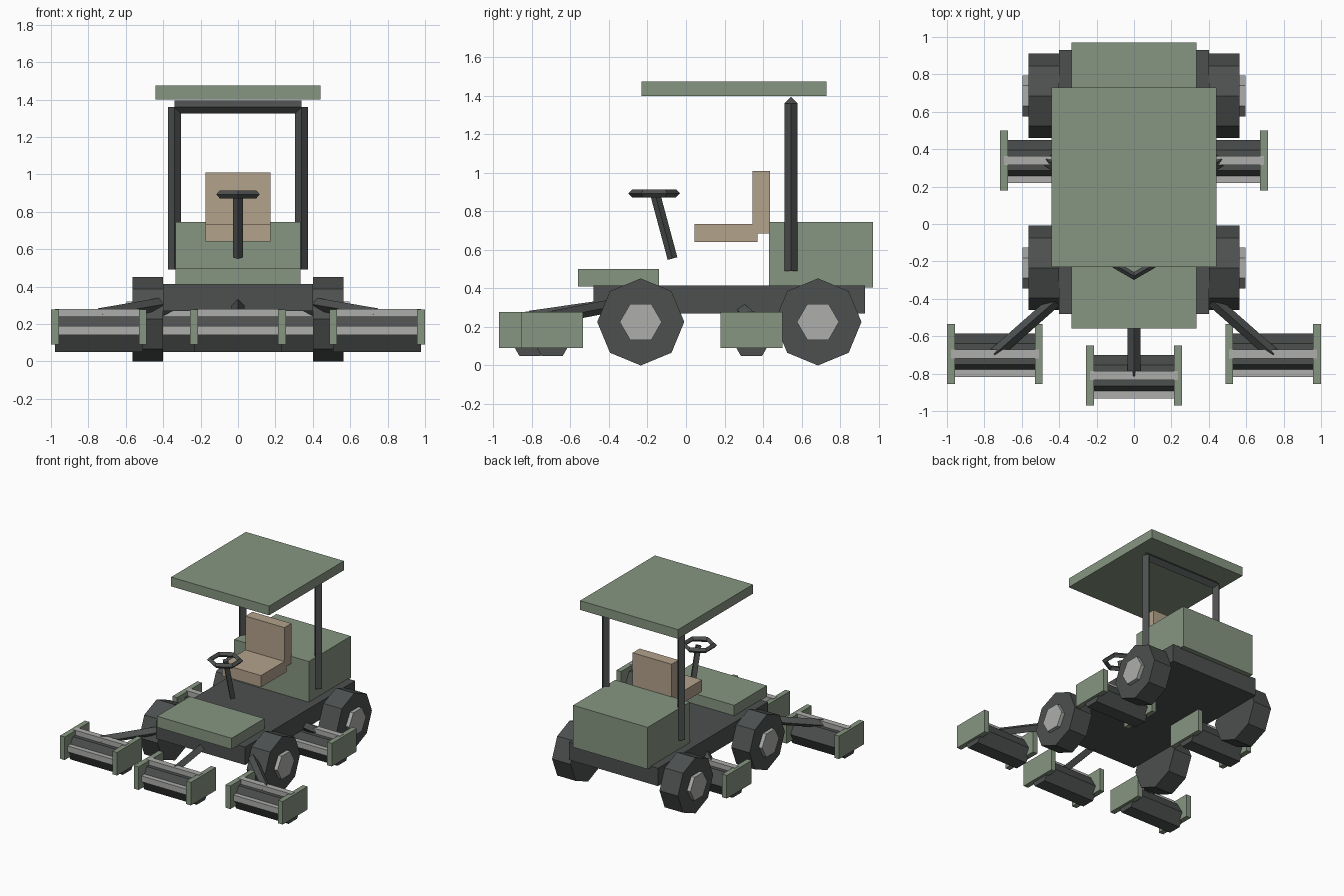
import bpy, bmesh, math
from mathutils import Vector

if "Cube" in bpy.data.objects:
    bpy.data.objects.remove(bpy.data.objects["Cube"])


def material(name, rgb):
    m = bpy.data.materials.new(name)
    m.diffuse_color = (*rgb, 1)
    m.use_nodes = True
    m.node_tree.nodes["Principled BSDF"].inputs["Base Color"].default_value = m.diffuse_color
    return m


GREEN = material("green_paint", (0.24, 0.30, 0.22))
DARK = material("dark_metal", (0.075, 0.08, 0.08))
LIGHT = material("light_metal", (0.42, 0.42, 0.41))
TAN = material("tan_vinyl", (0.45, 0.36, 0.26))


def finish(name, bm, mat):
    bmesh.ops.recalc_face_normals(bm, faces=bm.faces)
    me = bpy.data.meshes.new(name)
    bm.to_mesh(me)
    bm.free()
    me.materials.append(mat)
    ob = bpy.data.objects.new(name, me)
    bpy.context.collection.objects.link(ob)
    return ob


def box(name, x, y, z, mat):
    """Box from (min, max) ranges."""
    bm = bmesh.new()
    bmesh.ops.create_cube(bm, size=1)
    for v in bm.verts:
        v.co = [r[0] + (c + 0.5) * (r[1] - r[0]) for c, r in zip(v.co, (x, y, z))]
    return finish(name, bm, mat)


def prism(name, a, b, r, n, mat):
    """n-sided bar between two points, with a corner pointing sideways."""
    a, b = Vector(a), Vector(b)
    d = (b - a).normalized()
    ref = Vector((0, 1, 0)) if abs(d.z) > 0.9 else Vector((0, 0, 1))
    w = d.cross(ref).normalized()
    u = w.cross(d)
    bm = bmesh.new()
    rings = []
    for p in (a, b):
        rings.append([bm.verts.new(p + r * (math.cos(t) * w + math.sin(t) * u))
                      for t in (2 * math.pi * i / n for i in range(n))])
    bm.faces.new(rings[0])
    bm.faces.new(rings[1])
    for i in range(n):
        j = (i + 1) % n
        bm.faces.new((rings[0][i], rings[0][j], rings[1][j], rings[1][i]))
    return finish(name, bm, mat)


def cutting_unit(name, x, y):
    """Hexagonal drum with two light blades between green end plates."""
    h = 0.235
    span = (x - h, x + h)
    prism(name + "_drum", (x - h, y, 0.145), (x + h, y, 0.145), 0.11, 6, DARK)
    box(name + "_top_blade", span, (y - 0.024, y + 0.024), (0.23, 0.28), LIGHT)
    box(name + "_front_blade", span, (y - 0.122, y - 0.075), (0.142, 0.19), LIGHT)
    for side, s in (("left", -1), ("right", 1)):
        c = x + s * h
        box(f"{name}_{side}_plate", (c - 0.021, c + 0.021),
            (y - 0.16, y + 0.16), (0.09, 0.277), GREEN)


# body
box("chassis", (-0.40, 0.40), (-0.48, 0.93), (0.27, 0.415), DARK)
box("front_deck", (-0.335, 0.335), (-0.56, -0.14), (0.41, 0.50), GREEN)
box("engine_hood", (-0.335, 0.335), (0.43, 0.97), (0.405, 0.745), GREEN)

# seat
box("seat_cushion", (-0.175, 0.175), (0.045, 0.37), (0.64, 0.735), TAN)
box("seat_back", (-0.175, 0.175), (0.345, 0.435), (0.685, 1.01), TAN)

# steering
prism("steering_column", (0, -0.07, 0.555), (0, -0.16, 0.89), 0.026, 4, DARK)
bpy.ops.mesh.primitive_torus_add(location=(0, -0.165, 0.893), rotation=(0, 0, math.pi / 2),
                                 major_segments=6, minor_segments=4,
                                 major_radius=0.113, minor_radius=0.021)
ring = bpy.context.object
ring.name = "steering_wheel"
ring.data.materials.append(DARK)

# canopy and its frame
box("canopy", (-0.44, 0.44), (-0.23, 0.73), (1.40, 1.475), GREEN)
prism("canopy_crossbar", (-0.34, 0.545, 1.36), (0.34, 0.545, 1.36), 0.035, 4, DARK)

# parts on both sides
for side, s in (("left", -1), ("right", 1)):
    prism(side + "_canopy_post", (s * 0.34, 0.545, 0.49), (s * 0.34, 0.545, 1.36),
          0.034, 4, DARK)
    for end, y in (("front", -0.235), ("rear", 0.685)):
        prism(f"{side}_{end}_tyre", (s * 0.40, y, 0.226), (s * 0.565, y, 0.226),
              0.226, 8, DARK)
        prism(f"{side}_{end}_hub", (s * 0.42, y, 0.226), (s * 0.595, y, 0.226),
              0.109, 6, LIGHT)
    cutting_unit(side + "_front_reel", s * 0.744, -0.695)
    cutting_unit(side + "_rear_reel", s * 0.46, 0.34)
    prism(side + "_front_arm", (s * 0.42, -0.41, 0.305), (s * 0.744, -0.695, 0.25),
          0.034, 4, DARK)
    prism(side + "_rear_arm", (s * 0.36, 0.28, 0.30), (s * 0.46, 0.34, 0.25),
          0.034, 4, DARK)

# centre cutting unit
cutting_unit("centre_reel", 0, -0.81)
prism("centre_arm", (0, -0.43, 0.305), (0, -0.81, 0.25), 0.034, 4, DARK)
